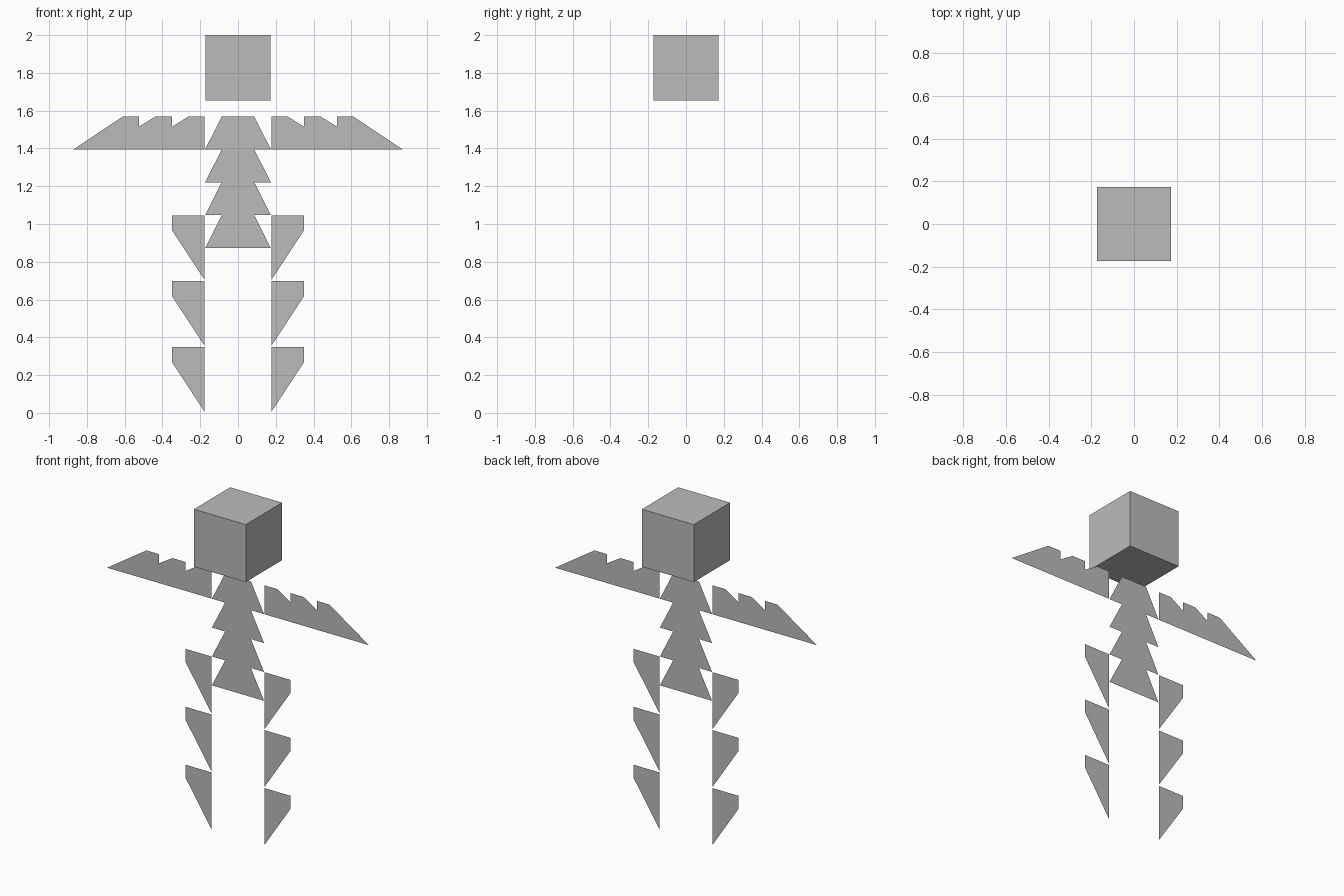
import bpy, bmesh

if "Cube" in bpy.data.objects:
    bpy.data.objects.remove(bpy.data.objects["Cube"])

grey = bpy.data.materials.new("plain grey")
grey.diffuse_color = (0.5, 0.5, 0.5, 1)
grey.use_nodes = True
grey.node_tree.nodes["Principled BSDF"].inputs["Base Color"].default_value = grey.diffuse_color


def sheet(name, points, side=1):
    """Flat sheet in the XZ plane, facing the front; side=-1 mirrors it in x."""
    bm = bmesh.new()
    pts = [(x * side, 0, z) for x, z in points]
    face = bm.faces.new([bm.verts.new(p) for p in pts])
    face.normal_update()
    if face.normal.y > 0:
        face.normal_flip()
    mesh = bpy.data.meshes.new(name)
    bm.to_mesh(mesh)
    bm.free()
    mesh.materials.append(grey)
    obj = bpy.data.objects.new(name, mesh)
    bpy.context.collection.objects.link(obj)
    return obj


# Cube head floating above the body
bpy.ops.mesh.primitive_cube_add(size=0.346, location=(0, 0, 1.827))
head = bpy.context.object
head.name = "head"
head.data.materials.append(grey)

# Torso: four stacked trapezoids
STEP = 0.174
for i in range(4):
    top = 1.569 - i * STEP
    sheet(f"torso_{i + 1}", [(-0.086, top), (-0.174, top - STEP),
                             (0.174, top - STEP), (0.086, top)])

# Notched arms and three-part legs on both sides
ARM = [(0.178, 1.395), (0.872, 1.395), (0.61, 1.569), (0.525, 1.569),
       (0.525, 1.515), (0.437, 1.569), (0.349, 1.569), (0.349, 1.515),
       (0.263, 1.569), (0.178, 1.569)]
for label, side in (("left", -1), ("right", 1)):
    sheet(f"{label}_arm", ARM, side)
    for i in range(3):
        top = 1.046 - i * 0.349
        sheet(f"{label}_leg_{i + 1}",
              [(0.177, top), (0.177, max(top - 0.342, 0)),
               (0.349, top - 0.08), (0.349, top)], side)
